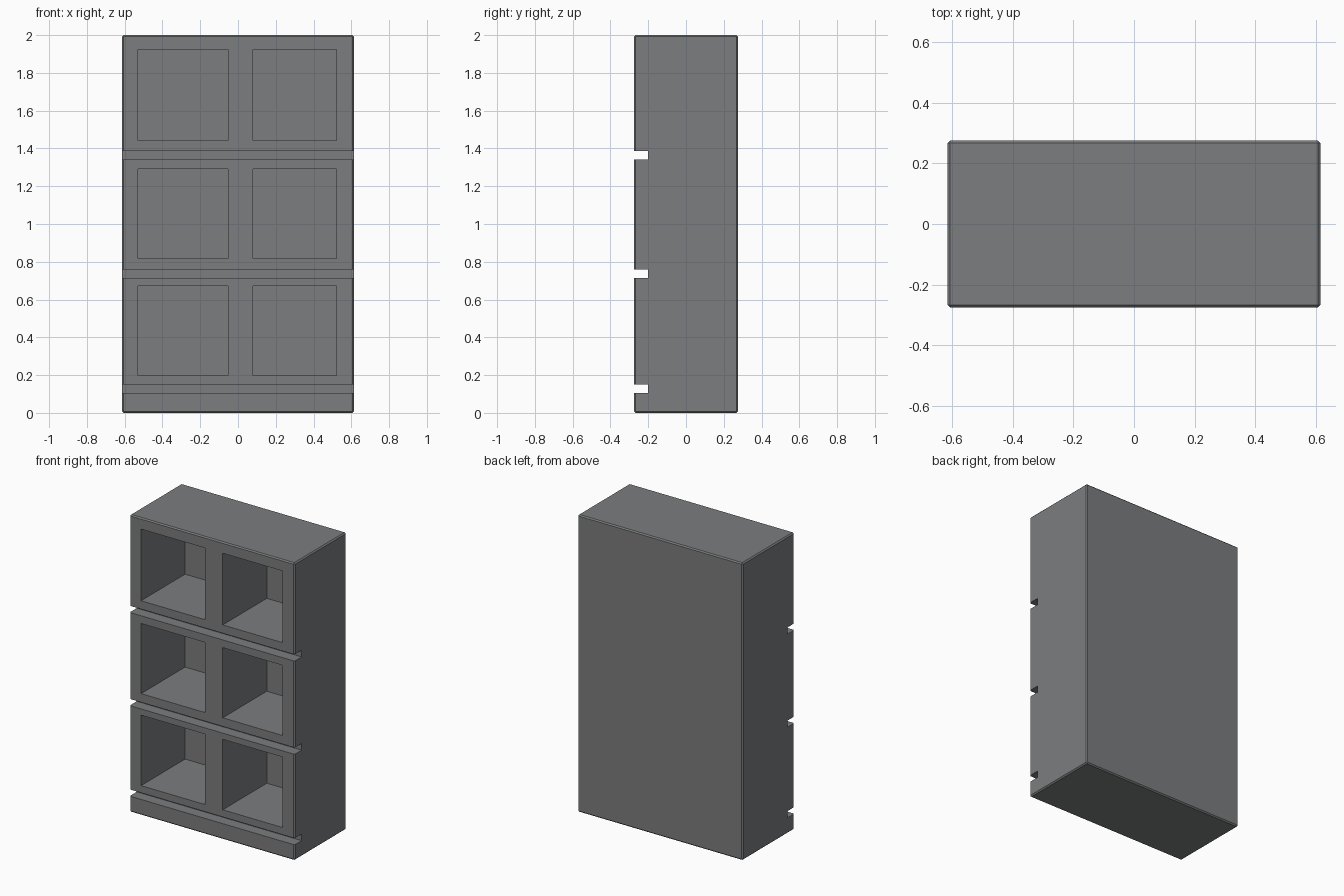
import bpy, bmesh

if "Cube" in bpy.data.objects:
    bpy.data.objects.remove(bpy.data.objects["Cube"])

# One flat grey for the whole shelf unit
grey = bpy.data.materials.new("dark_grey")
grey.diffuse_color = (0.2, 0.205, 0.21, 1)
grey.use_nodes = True
grey.node_tree.nodes["Principled BSDF"].inputs["Base Color"].default_value = grey.diffuse_color


def box(name, x0, x1, y0, y1, z0, z1, bevel=0):
    bm = bmesh.new()
    bmesh.ops.create_cube(bm, size=1)
    for v in bm.verts:
        v.co = (x0 if v.co.x < 0 else x1, y0 if v.co.y < 0 else y1, z0 if v.co.z < 0 else z1)
    if bevel:
        bmesh.ops.bevel(bm, geom=bm.edges[:], offset=bevel, segments=1,
                        profile=0.5, affect='EDGES')
    me = bpy.data.meshes.new(name)
    bm.to_mesh(me)
    bm.free()
    me.materials.append(grey)
    ob = bpy.data.objects.new(name, me)
    bpy.context.collection.objects.link(ob)
    return ob


def cut(target, cutter):
    mod = target.modifiers.new(cutter.name, 'BOOLEAN')
    mod.operation = 'DIFFERENCE'
    mod.solver = 'EXACT'
    mod.object = cutter
    cutter.hide_render = True
    bpy.context.view_layer.objects.active = target
    bpy.ops.object.modifier_apply(modifier=mod.name)
    bpy.data.objects.remove(cutter)


# Cabinet body with a fine chamfer on its outer edges
cabinet = box("cabinet", -0.614, 0.614, -0.275, 0.275, 0, 2, 0.008)

# Horizontal grooves across the front
for z0, z1 in ((0.106, 0.151), (0.715, 0.76), (1.342, 1.387)):
    cut(cabinet, box("groove_cutter", -0.8, 0.8, -0.4, -0.2, z0, z1))

# Six open compartments, two columns by three rows
for z0, z1 in ((0.199, 0.673), (0.818, 1.29), (1.443, 1.925)):
    for x0, x1 in ((-0.529, -0.053), (0.079, 0.522)):
        cut(cabinet, box("compartment_cutter", x0, x1, -0.4, 0.193, z0, z1))
